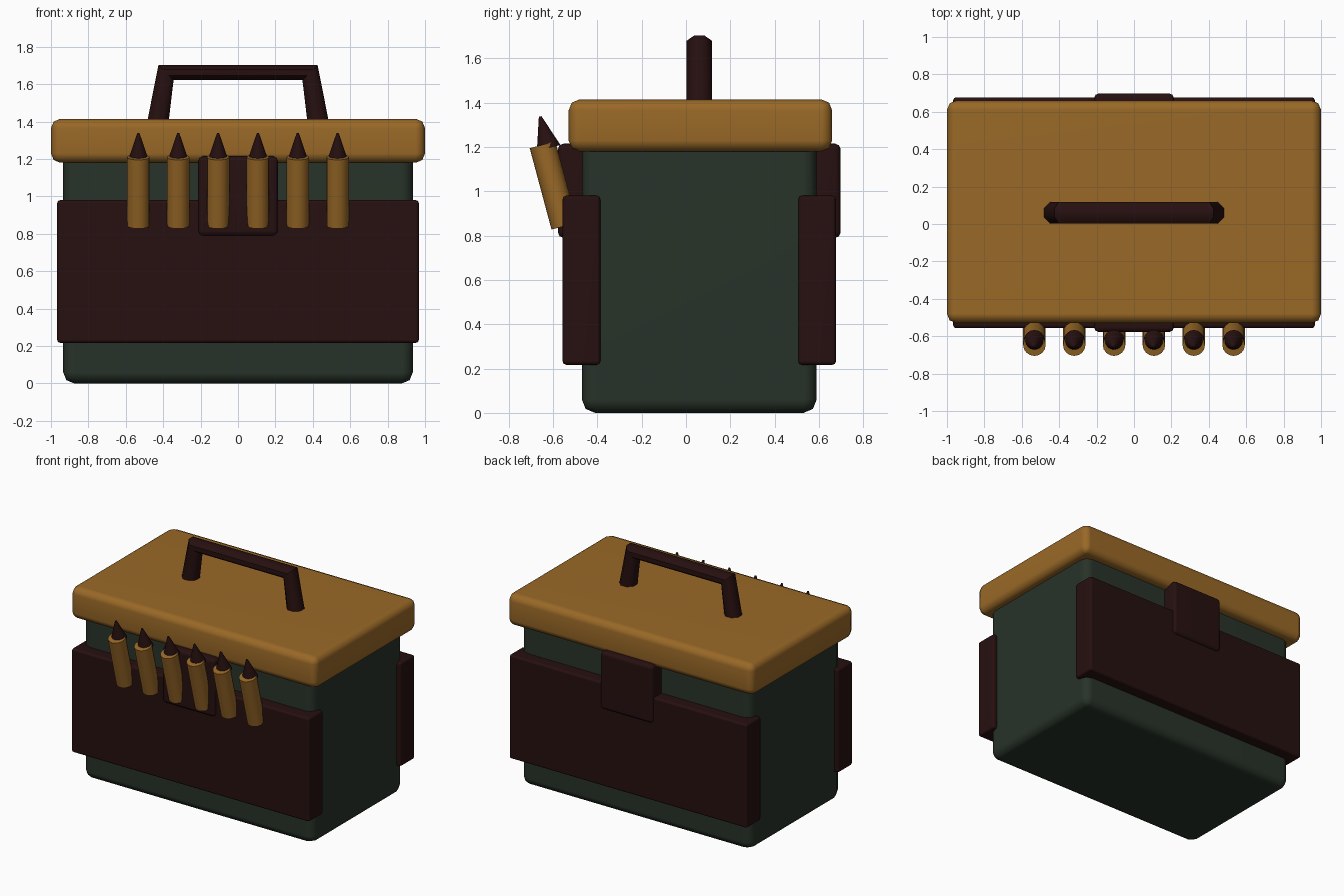
import bpy, bmesh, math
from mathutils import Vector, Matrix

if "Cube" in bpy.data.objects:
    bpy.data.objects.remove(bpy.data.objects["Cube"], do_unlink=True)


def material(name, rgb):
    m = bpy.data.materials.new(name)
    m.use_nodes = True
    m.diffuse_color = (*rgb, 1)
    m.node_tree.nodes["Principled BSDF"].inputs["Base Color"].default_value = (*rgb, 1)
    return m


GREEN = material("dark green", (0.021, 0.033, 0.022))
BRASS = material("brass", (0.32, 0.14, 0.02))
LEATHER = material("dark leather", (0.02, 0.005, 0.005))
MID_Y = 0.06  # centre line of the chest


def finish(name, bm, mat):
    bmesh.ops.recalc_face_normals(bm, faces=bm.faces)
    for f in bm.faces:
        f.smooth = True
    me = bpy.data.meshes.new(name)
    bm.to_mesh(me)
    bm.free()
    me.materials.append(mat)
    me.set_sharp_from_angle(angle=math.radians(50))
    ob = bpy.data.objects.new(name, me)
    bpy.context.collection.objects.link(ob)
    ob.modifiers.new("flat_sides", "WEIGHTED_NORMAL").keep_sharp = True
    return ob


def box(name, x, y, z, bevel, mat):
    """Rounded box, half width x, with (low, high) ranges in y and z."""
    bm = bmesh.new()
    bmesh.ops.create_cube(bm, size=1)
    size = Vector((2 * x, y[1] - y[0], z[1] - z[0]))
    centre = Vector((0, sum(y) / 2, sum(z) / 2))
    for v in bm.verts:
        v.co = v.co * size + centre
    bmesh.ops.bevel(bm, geom=bm.edges[:], offset=bevel, segments=2,
                    profile=0.5, affect="EDGES")
    return finish(name, bm, mat)


def spike(name, x, base, tilt, r1, r2, length, mat):
    """Cylinder or cone from its base point, leaning towards the front."""
    bm = bmesh.new()
    bmesh.ops.create_cone(bm, cap_ends=True, segments=16, radius1=r1,
                          radius2=r2, depth=length)
    m = (Matrix.Translation((x, *base)) @ Matrix.Rotation(tilt, 4, "X")
         @ Matrix.Translation((0, 0, length / 2)))
    bmesh.ops.transform(bm, matrix=m, verts=bm.verts)
    return finish(name, bm, mat)


# Chest and overhanging lid
box("chest_body", 0.935, (-0.47, 0.59), (0, 1.25), 0.06, GREEN)
box("lid", 1.0, (-0.53, 0.66), (1.18, 1.415), 0.05, BRASS)

# Wide bands and clasps on the front and back
for side, s in (("front", -1), ("back", 1)):
    def span(a, b):
        return sorted((MID_Y + s * a, MID_Y + s * b))
    box(side + "_band", 0.967, span(0.447, 0.617), (0.217, 0.98), 0.016, LEATHER)
    box(side + "_clasp", 0.213, span(0.50, 0.638), (0.79, 1.215), 0.025, LEATHER)

# Row of leaning cartridges with dark tips
TILT = math.radians(15)
for i in range(6):
    x = (i - 2.5) * 0.213
    spike(f"cartridge_{i + 1}", x, (-0.549, 0.843), TILT, 0.06, 0.06, 0.38, BRASS)
    spike(f"cartridge_tip_{i + 1}", x, (-0.62, 1.195), TILT, 0.055, 0.006, 0.148, LEATHER)

# Handle: eight-sided tube through four mitred rings
bm = bmesh.new()
rings = []
for x, z, lean in ((-0.428, 1.40, 0), (-0.385, 1.6625, 45),
                   (0.385, 1.6625, 135), (0.428, 1.40, 180)):
    a = math.radians(lean)
    across = Vector((-math.cos(a), 0, math.sin(a)))
    ring = []
    for k in range(8):
        t = math.tau * (k + 0.5) / 8
        offset = 0.062 * (across * math.cos(t) + Vector((0, math.sin(t), 0)))
        ring.append(bm.verts.new(Vector((x, MID_Y, z)) + offset))
    rings.append(ring)
for a, b in zip(rings, rings[1:]):
    for k in range(8):
        n = (k + 1) % 8
        bm.faces.new((a[k], a[n], b[n], b[k]))
bm.faces.new(rings[0])
bm.faces.new(rings[-1])
finish("handle", bm, LEATHER)
